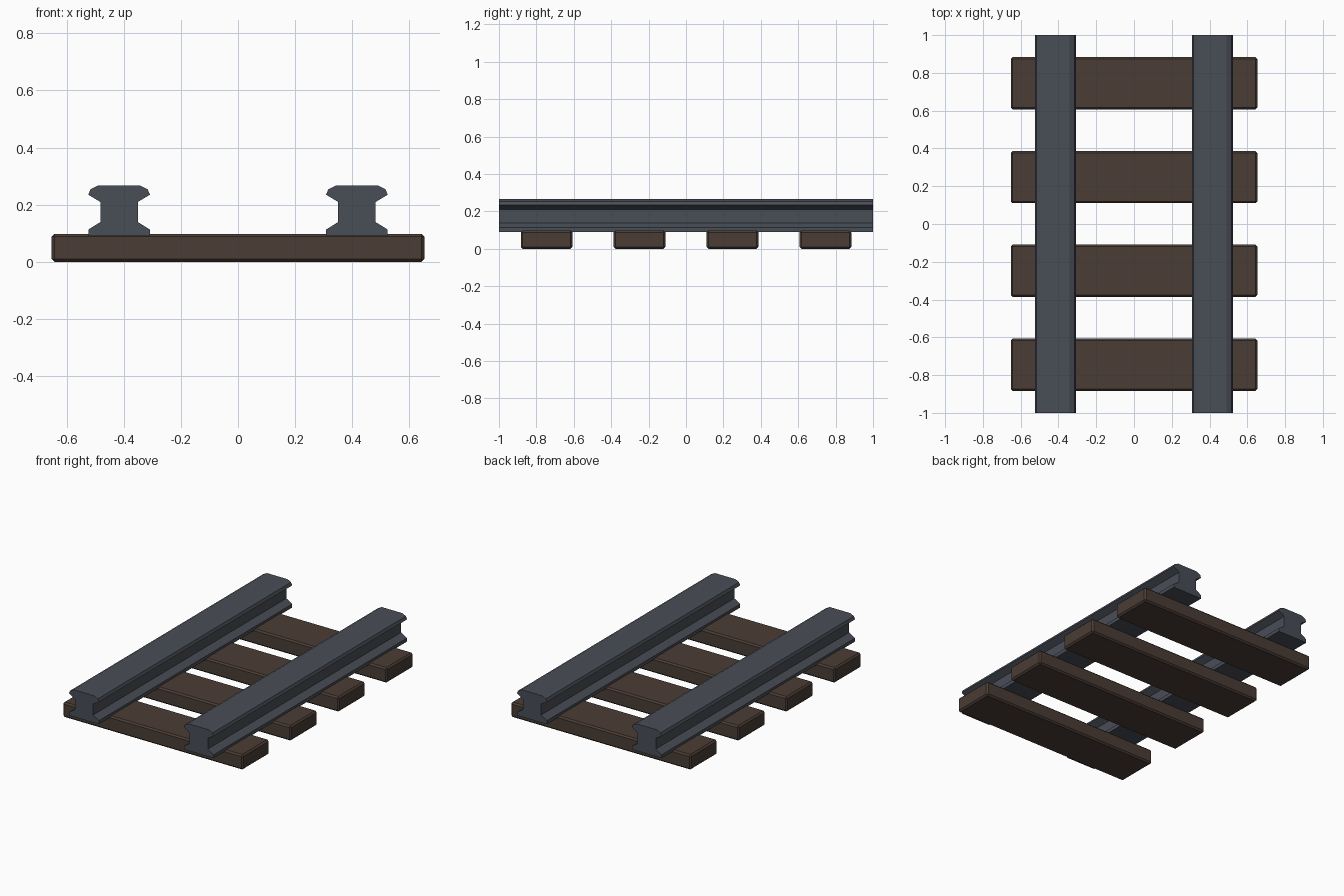
import bpy, bmesh

if "Cube" in bpy.data.objects:
    bpy.data.objects.remove(bpy.data.objects["Cube"])


def material(name, rgb):
    m = bpy.data.materials.new(name)
    m.diffuse_color = (*rgb, 1)
    m.use_nodes = True
    m.node_tree.nodes["Principled BSDF"].inputs["Base Color"].default_value = m.diffuse_color
    return m


steel = material("dark steel", (0.066, 0.075, 0.094))
wood = material("dark wood", (0.068, 0.046, 0.035))


def make_object(name, bm, mat):
    bmesh.ops.recalc_face_normals(bm, faces=bm.faces)
    mesh = bpy.data.meshes.new(name)
    bm.to_mesh(mesh)
    bm.free()
    mesh.materials.append(mat)
    ob = bpy.data.objects.new(name, mesh)
    bpy.context.collection.objects.link(ob)
    return ob


# Rails: half profile (offset, height) mirrored and extruded along y
HALF = [(0.108, 0.09), (0.108, 0.113), (0.066, 0.139), (0.066, 0.21),
        (0.108, 0.235), (0.1, 0.254), (0.074, 0.267)]
PROFILE = HALF + [(-x, z) for x, z in reversed(HALF)]


def rail(name, cx):
    bm = bmesh.new()
    face = bm.faces.new([bm.verts.new((cx + x, -1, z)) for x, z in PROFILE])
    ext = bmesh.ops.extrude_face_region(bm, geom=[face], use_keep_orig=True)
    moved = [g for g in ext["geom"] if isinstance(g, bmesh.types.BMVert)]
    bmesh.ops.translate(bm, verts=moved, vec=(0, 2, 0))
    make_object(name, bm, steel)


rail("left_rail", -0.416)
rail("right_rail", 0.416)

# Sleepers: bevelled planks
for i in range(4):
    bm = bmesh.new()
    bmesh.ops.create_cube(bm, size=1)
    bmesh.ops.scale(bm, verts=bm.verts, vec=(1.305, 0.277, 0.098))
    bmesh.ops.bevel(bm, geom=bm.edges[:], offset=0.01, segments=1, affect='EDGES')
    bmesh.ops.translate(bm, verts=bm.verts, vec=(0, -0.745 + i * 0.4967, 0.049))
    make_object(f"sleeper_{i + 1}", bm, wood)
